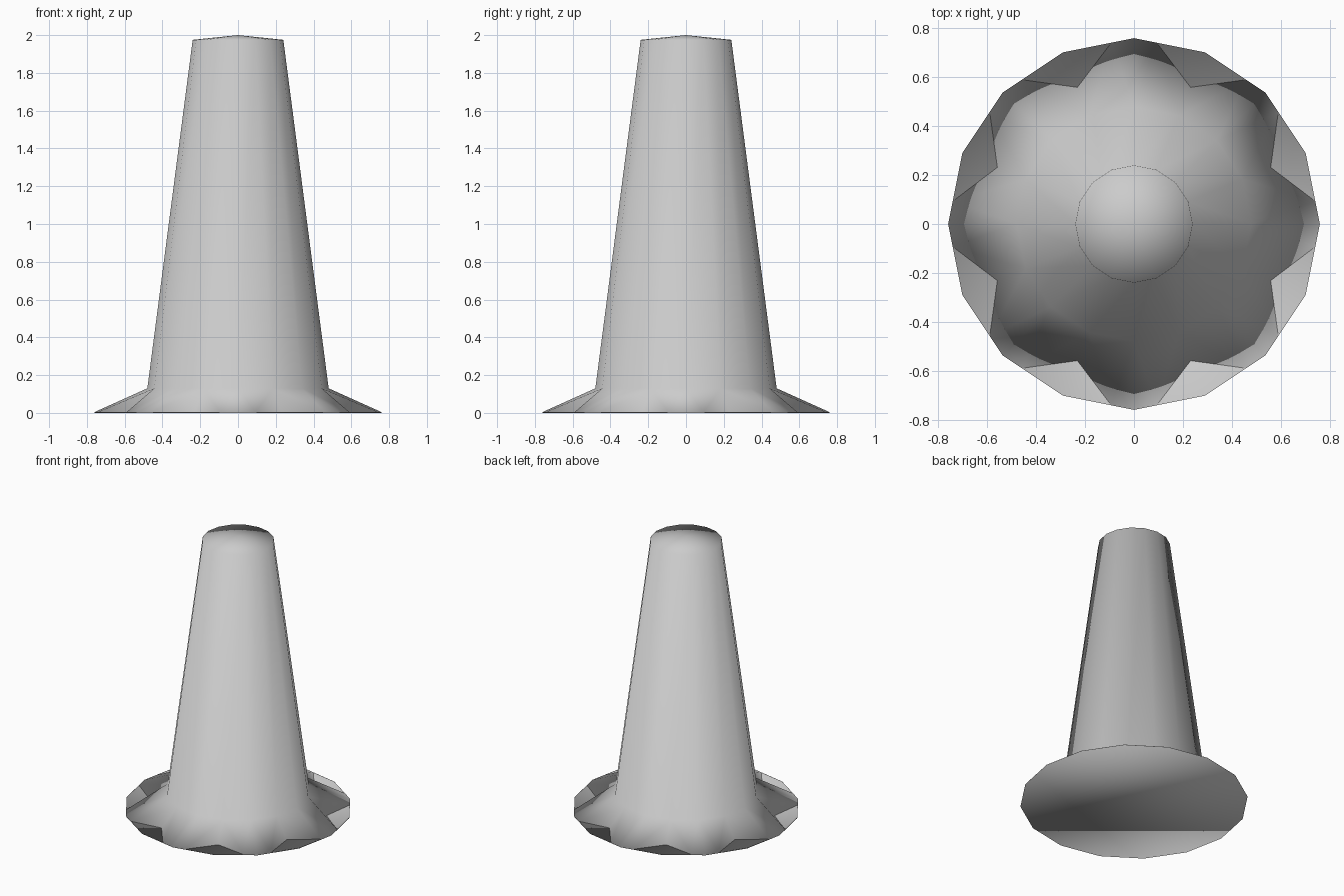
import bpy, bmesh
from math import cos, sin, pi
from mathutils import Vector

cube = bpy.data.objects.get("Cube")
if cube:
    bpy.data.objects.remove(cube, do_unlink=True)

SIDES = 16
LIP = 0.004
RIM_R = 0.76

grey = bpy.data.materials.new("plain_grey")
grey.use_nodes = True
colour = (0.6, 0.6, 0.6, 1)
grey.diffuse_color = colour
grey.node_tree.nodes["Principled BSDF"].inputs["Base Color"].default_value = colour


def polar(r, i, z):
    a = 2 * pi * i / SIDES
    return Vector((r * cos(a), r * sin(a), z))


def ring(bm, r, z):
    return [bm.verts.new(polar(r, i, z)) for i in range(SIDES)]


def bridge(bm, low, high):
    n = len(low)
    for i in range(n):
        j = (i + 1) % n
        bm.faces.new((low[i], low[j], high[j], high[i]))


def finish(bm, name):
    mesh = bpy.data.meshes.new(name)
    for f in bm.faces:
        f.smooth = True
    bm.to_mesh(mesh)
    bm.free()
    mesh.materials.append(grey)
    obj = bpy.data.objects.new(name, mesh)
    bpy.context.collection.objects.link(obj)
    return obj


# Tapered body with a shallow pointed cap
bm = bmesh.new()
foot = ring(bm, 0.48, 0.13)
top = ring(bm, 0.24, 1.975)
apex = bm.verts.new((0, 0, 2))
bridge(bm, foot, top)
for i in range(SIDES):
    bm.faces.new((top[i], top[(i + 1) % SIDES], apex))

# Eight-lobed flange: lobe tips on the rim, valleys cut inward between them
outline = []
for i in range(0, SIDES, 2):
    tip = polar(RIM_R, i, LIP)
    before = tip.lerp(polar(RIM_R, i - 1, LIP), 0.32)
    after = tip.lerp(polar(RIM_R, i + 1, LIP), 0.32)
    a, t, b = (bm.verts.new(p) for p in (before, tip, after))
    valley = bm.verts.new(polar(0.605, i + 1, LIP))
    outline += [a, t, b, valley]
for k in range(SIDES // 2):
    a, t, b, valley = outline[4 * k:4 * k + 4]
    last = outline[4 * k - 1]
    inner, left, right = foot[2 * k], foot[2 * k - 1], foot[2 * k + 1]
    bm.faces.new((last, a, left))
    bm.faces.new((left, a, inner))
    bm.faces.new((a, t, inner))
    bm.faces.new((t, b, inner))
    bm.faces.new((b, right, inner))
    bm.faces.new((b, valley, right))
bm.faces.new(outline[::-1])
finish(bm, "cone_body")

# Thin base disc closing the underside, with a tiny upright lip
bm = bmesh.new()
low = ring(bm, RIM_R, 0)
high = ring(bm, RIM_R, LIP)
bridge(bm, low, high)
bm.faces.new(low[::-1])
finish(bm, "base_disc")
